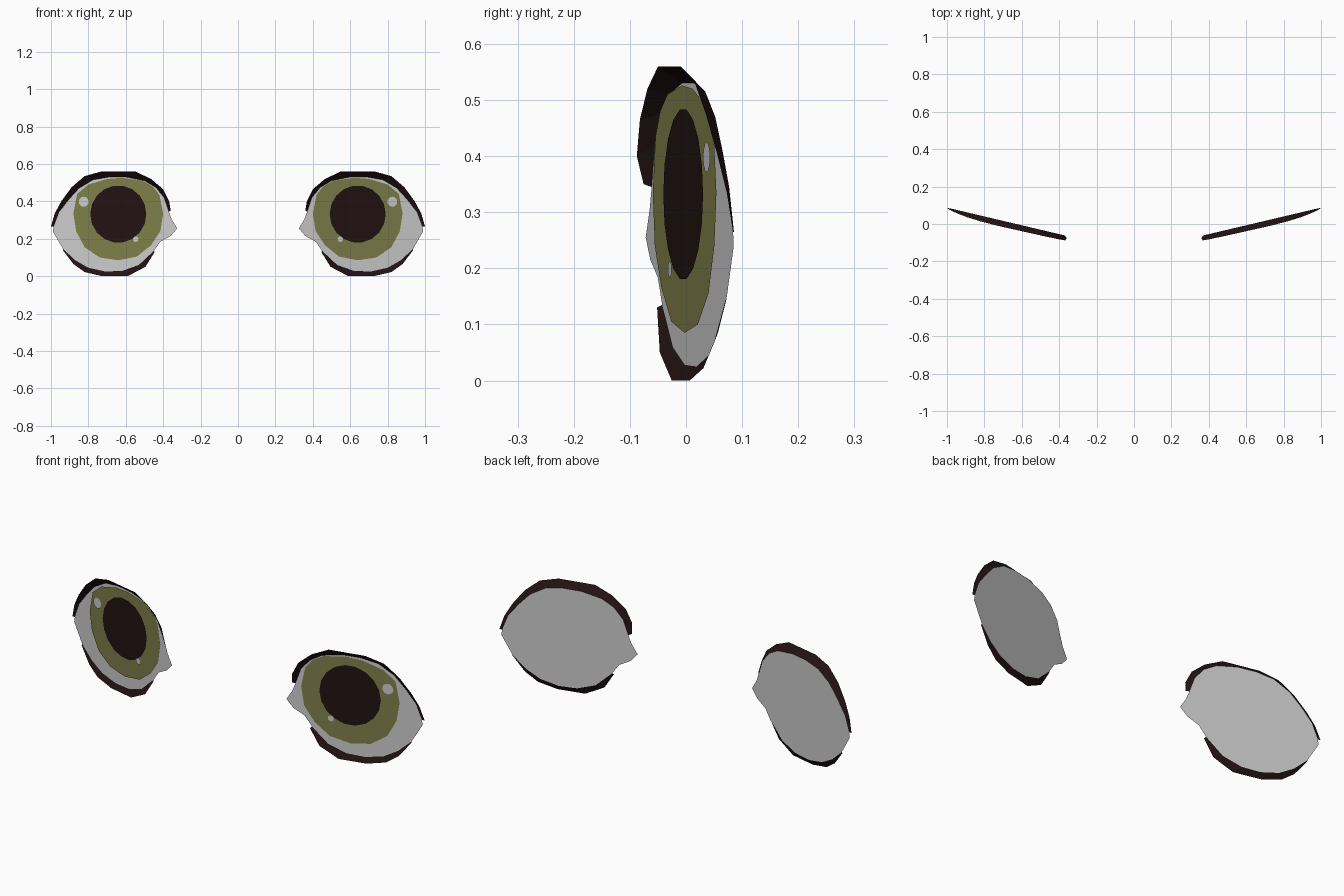
import bpy
from math import cos, sin, tau

if "Cube" in bpy.data.objects:
    bpy.data.objects.remove(bpy.data.objects["Cube"])

SLOPE, CX = 0.236, 0.64      # each eye is a flat disc turned slightly outward


def material(name, rgb):
    m = bpy.data.materials.new(name)
    m.diffuse_color = (*rgb, 1)
    m.use_nodes = True
    m.node_tree.nodes["Principled BSDF"].inputs["Base Color"].default_value = m.diffuse_color
    return m


DARK = material("dark_brown", (0.016, 0.006, 0.006))
OLIVE = material("olive", (0.21, 0.21, 0.068))


def on_eye(x, z, front):
    """Point of the eye plane, pushed forward by 'front'."""
    return (x, SLOPE * (x - CX) + 0.0025 - front, z)


def build(name, verts, faces, mat=None):
    """Make the part for the right eye and its mirrored twin."""
    for side, s in (("right", 1), ("left", -1)):
        me = bpy.data.meshes.new(name)
        fs = faces if s == 1 else [f[::-1] for f in faces]
        me.from_pydata([(s * x, y, z) for x, y, z in verts], [], fs)
        if mat:
            me.materials.append(mat)
        bpy.context.collection.objects.link(bpy.data.objects.new(f"{name}_{side}", me))


def patch(name, outline, front, mat=None):
    build(name, [on_eye(x, z, front) for x, z in outline], [tuple(range(len(outline)))], mat)


def ring(cx, cz, rx, rz, n):
    return [(cx + rx * cos(tau * i / n), cz + rz * sin(tau * i / n)) for i in range(n)]


def lash(name, inner, outer, depth):
    """Flared strip from the edge of the eye white out to a forward rim."""
    n = len(inner)
    verts = [on_eye(x, z, 0) for x, z in inner]
    verts += [on_eye(x, z, d) for (x, z), d in zip(outer, depth)]
    build(name, verts, [(i, i + 1, n + i + 1, n + i) for i in range(n - 1)], DARK)


# Eye white: lid edges plus the two corners (counter-clockwise from the front)
upper = [(.985, .265), (.955, .345), (.905, .41), (.85, .47), (.775, .515),
         (.69, .53), (.60, .53), (.50, .51), (.44, .475), (.395, .42), (.37, .345)]
lower = [(.45, .135), (.53, .06), (.62, .028), (.71, .025), (.80, .045),
         (.87, .085), (.935, .145)]
patch("eye_white", upper + [(.355, .305), (.325, .255), (.36, .215), (.415, .185)]
      + lower + [(.97, .205), (.99, .24)], 0)

# Iris, flattened on top by the lid
patch("iris", [(.88, .335), (.865, .24), (.82, .155), (.74, .10), (.64, .085),
               (.54, .105), (.465, .165), (.415, .24), (.40, .335), (.42, .435),
               (.455, .48), (.51, .51), (.62, .526), (.70, .52), (.80, .49),
               (.86, .44)][::-1], 0.005, OLIVE)

# Pupil and the two glints
patch("pupil", ring(.64, .332, .15, .153, 18), 0.0075, DARK)
patch("large_glint", ring(.825, .398, .027, .027, 12), 0.0095)
patch("small_glint", ring(.547, .198, .015, .015, 10), 0.0095)

# Lashes
lash("upper_lash", upper,
     [(1.0, .265), (.98, .335), (.945, .40), (.89, .475), (.82, .535),
      (.73, .56), (.55, .56), (.465, .52), (.40, .465), (.368, .40), (.36, .35)],
     [.002, .010, .018, .026, .031, .033, .031, .030, .028, .026, .012])
lash("lower_lash", lower,
     [(.445, .13), (.495, .05), (.59, 0), (.725, 0), (.82, .022), (.88, .065), (.937, .14)],
     [.008, .015, .016, .016, .014, .010, .003])
